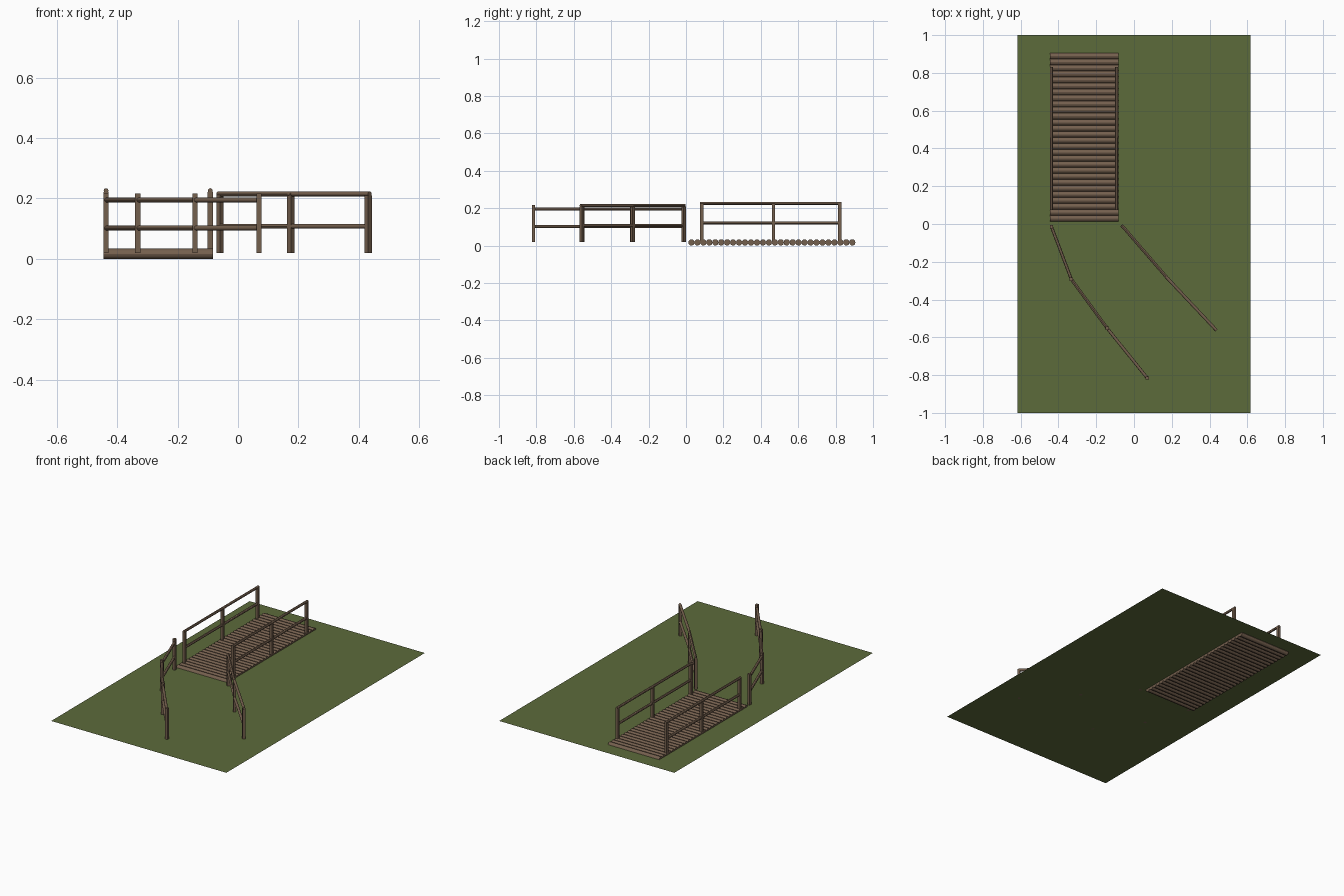
import bpy
from mathutils import Vector

cube = bpy.data.objects.get("Cube")
if cube:
    bpy.data.objects.remove(cube, do_unlink=True)


def material(name, rgb):
    m = bpy.data.materials.new(name)
    m.use_nodes = True
    color = (*rgb, 1)
    m.diffuse_color = color
    bsdf = next(n for n in m.node_tree.nodes if n.type == 'BSDF_PRINCIPLED')
    bsdf.inputs["Base Color"].default_value = color
    return m


WOOD = material("brown wood", (0.175, 0.115, 0.075))
GRASS = material("grass green", (0.108, 0.147, 0.043))
GROUND = 0.02


def finish(name, mat):
    ob = bpy.context.object
    ob.name = name
    ob.data.materials.append(mat)
    return ob


def pole(name, start, end, radius, sides=12):
    """Round timber between two points."""
    a, b = Vector(start), Vector(end)
    d = b - a
    bpy.ops.mesh.primitive_cylinder_add(
        vertices=sides, radius=radius, depth=d.length, location=(a + b) / 2,
        rotation=d.to_track_quat('Z', 'Y').to_euler())
    bpy.ops.object.shade_smooth_by_angle()
    return finish(name, WOOD)


def post(name, x, y, top, size=0.017, turn=0.0):
    """Square upright standing on the ground."""
    bpy.ops.mesh.primitive_cube_add(
        size=1, location=(x, y, (GROUND + top) / 2), rotation=(0, 0, turn))
    bpy.context.object.scale = (size, size, top - GROUND)
    return finish(name, WOOD)


def fence(name, points, post_top, rail_heights, radius, turn=0.0, overhang=0.0):
    """Posts at each point, joined by rails at each height."""
    for i, (x, y) in enumerate(points):
        post(f"{name}_post_{i + 1}", x, y, post_top, turn=turn)
    for p, q in zip(points, points[1:]):
        a, b = Vector(p), Vector(q)
        ext = (b - a).normalized() * overhang
        for z in rail_heights:
            pole(f"{name}_rail", (*(a - ext), z), (*(b + ext), z), radius)


# Grass sheet
bpy.ops.mesh.primitive_plane_add(size=2, location=(0, 0, GROUND))
bpy.context.object.scale = (0.618, 1, 1)
finish("grass_ground", GRASS)

# Log deck
LOGS, FIRST, LAST, R = 28, 0.029, 0.889, 0.0168
for i in range(LOGS):
    y = FIRST + (LAST - FIRST) * i / (LOGS - 1)
    pole(f"deck_log_{i + 1}", (-0.445, y, R), (-0.083, y, R), R)

# Bridge railings
for side, x in (("right", -0.437), ("left", -0.092)):
    fence(f"bridge_{side}", [(x, 0.084), (x, 0.468), (x, 0.822)],
          0.222, (0.122, 0.226), 0.008, overhang=0.009)

# Path fences
fence("path_right", [(-0.437, -0.014), (-0.332, -0.292), (-0.142, -0.552), (0.07, -0.815)],
      0.217, (0.102, 0.195), 0.0082)
fence("path_left", [(-0.06, -0.013), (0.175, -0.285), (0.431, -0.557)],
      0.21, (0.108, 0.215), 0.0082, turn=0.79, overhang=0.008)
